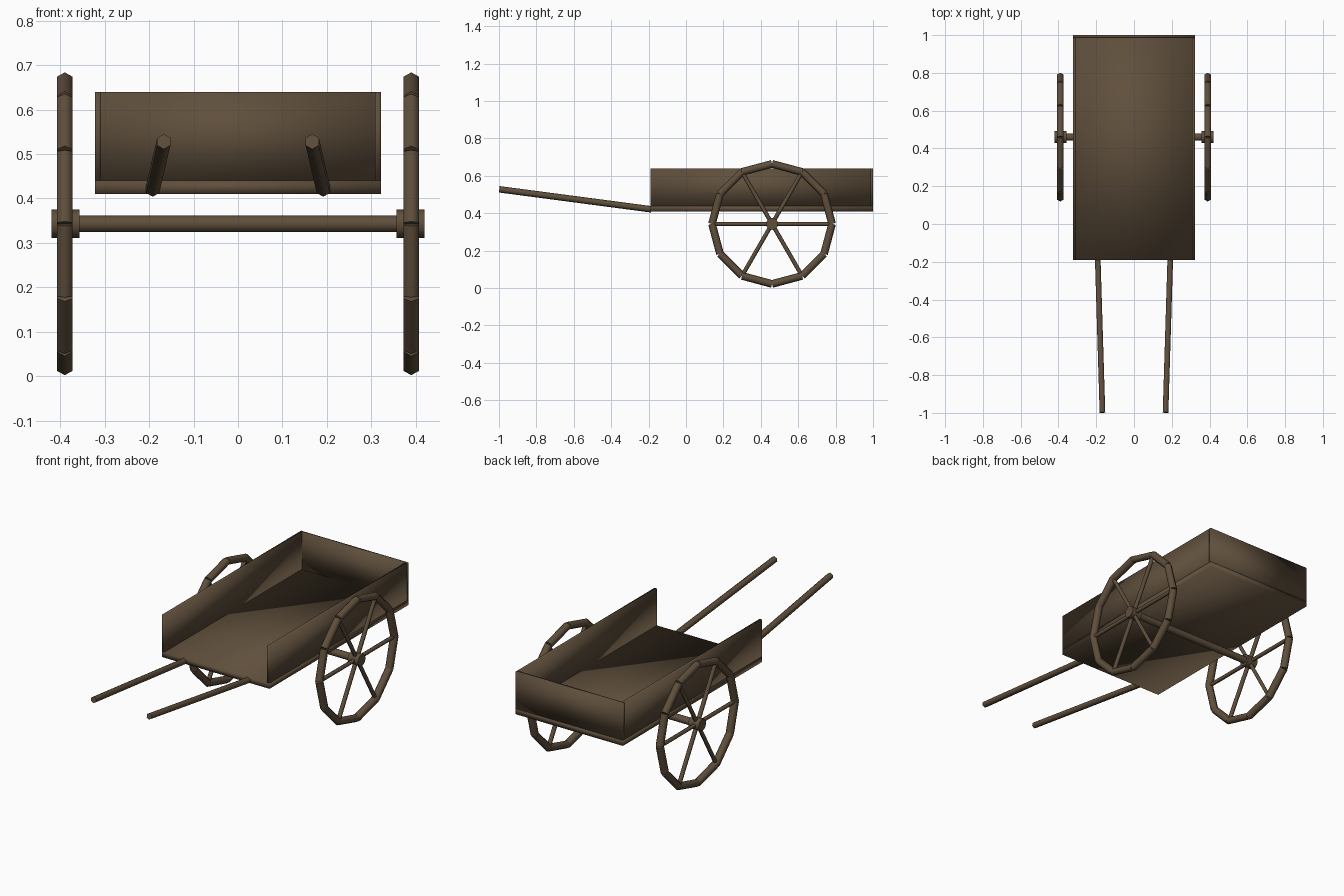
import bpy, math
from mathutils import Vector

cube = bpy.data.objects.get("Cube")
if cube:
    bpy.data.objects.remove(cube, do_unlink=True)

wood = bpy.data.materials.new("dark_brown_wood")
wood.use_nodes = True
WOOD = (0.115, 0.078, 0.045, 1)
wood.diffuse_color = WOOD
wood.node_tree.nodes["Principled BSDF"].inputs["Base Color"].default_value = WOOD


def finish(obj, name):
    obj.name = name
    obj.data.materials.append(wood)
    obj.data.polygons.foreach_set("use_smooth", [True] * len(obj.data.polygons))
    return obj


def board(name, low, high):
    """Softly shaded box between two corners."""
    low, high = Vector(low), Vector(high)
    bpy.ops.mesh.primitive_cube_add(size=1, location=(low + high) / 2)
    obj = bpy.context.object
    obj.data.transform(Vector.to_track_quat(Vector((0, 0, 1)), 'Z', 'Y').to_matrix().to_4x4())
    for v in obj.data.vertices:
        v.co = [c * s for c, s in zip(v.co, high - low)]
    return finish(obj, name)


def rod(name, start, end, radius, sides=6):
    """Straight pole with a polygon section, one corner facing up or outward."""
    start, end = Vector(start), Vector(end)
    axis = end - start
    bpy.ops.mesh.primitive_cylinder_add(vertices=sides, radius=radius, depth=axis.length,
                                        location=(start + end) / 2)
    obj = bpy.context.object
    obj.rotation_euler = axis.to_track_quat('Z', 'Y').to_euler()
    finish(obj, name)
    bpy.ops.object.shade_smooth_by_angle(angle=math.radians(61))
    return obj


# Cart bed, open at the front
W, T, FRONT, BACK = 0.322, 0.014, -0.19, 1.0
BASE, FLOOR, TOP = 0.41, 0.44, 0.64
board("floor", (-W, FRONT, BASE), (W, BACK, FLOOR))
board("back_wall", (-W, BACK - T, FLOOR), (W, BACK, TOP))

# Axle
HUB_Y, HUB_Z = 0.46, 0.343
rod("axle", (-0.37, HUB_Y, HUB_Z), (0.37, HUB_Y, HUB_Z), 0.019, 12)

RIM, STEPS = 0.321, 12
for side, s in (("left", 1), ("right", -1)):
    x_in, x_out = sorted((s * (W - T), s * W))
    board(side + "_wall", (x_in, FRONT, FLOOR), (x_out, BACK - T, TOP))
    rod(side + "_pull_shaft", (s * 0.192, FRONT + 0.005, 0.421), (s * 0.167, -0.998, 0.528), 0.0172)
    rod(side + "_hub", (s * 0.357, HUB_Y, HUB_Z), (s * 0.42, HUB_Y, HUB_Z), 0.032, 12)

    # Wheel: straight rim pieces and six spokes
    def on_wheel(step, r):
        a = step * math.tau / STEPS
        return (s * 0.39, HUB_Y + r * math.cos(a), HUB_Z + r * math.sin(a))

    for i in range(STEPS):
        rod(f"{side}_rim_piece_{i + 1}", on_wheel(i, RIM), on_wheel(i + 1, RIM), 0.0205)
        if i % 2 == 0:
            rod(f"{side}_spoke_{i // 2 + 1}", on_wheel(i, 0.02), on_wheel(i, RIM), 0.011)
